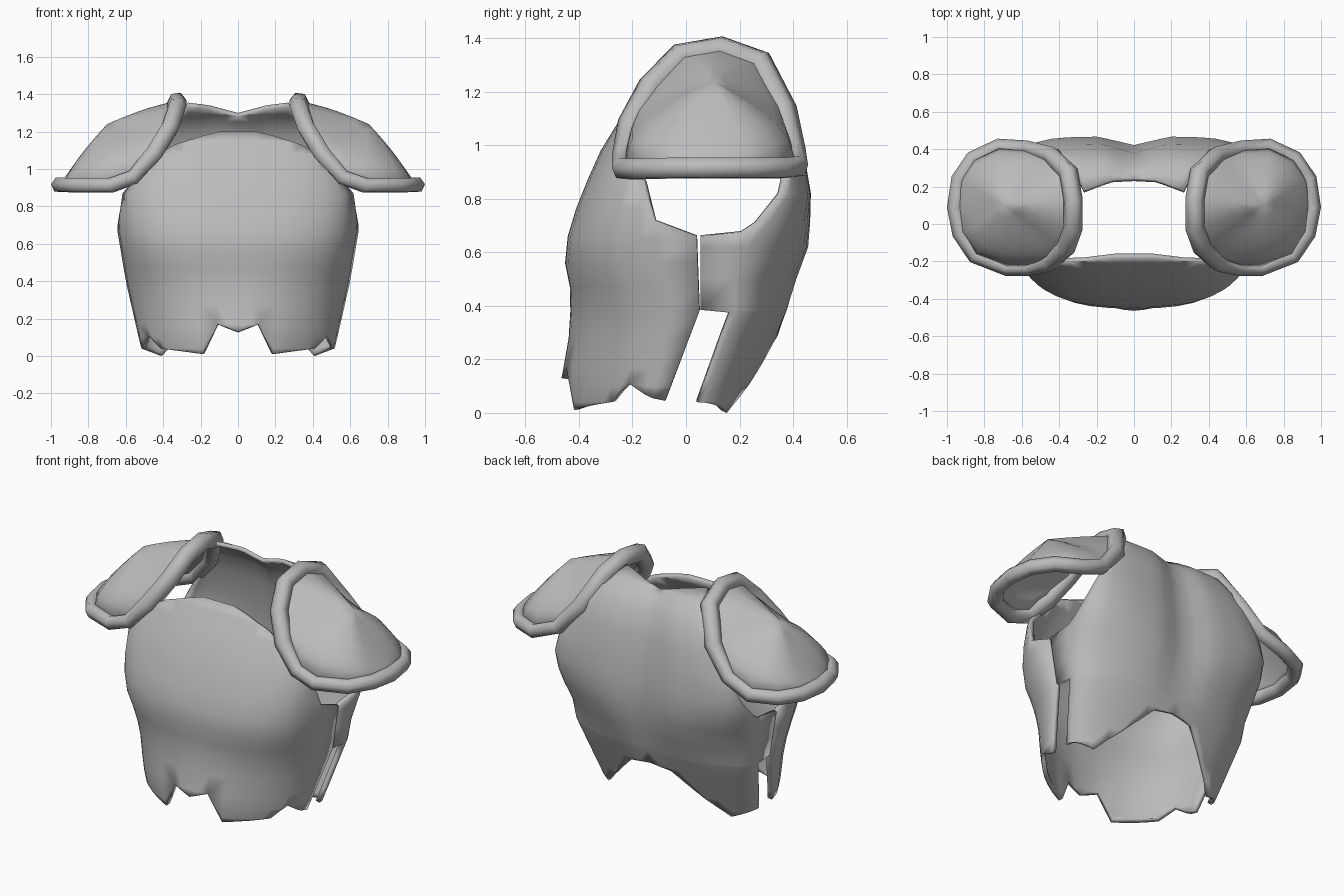
import bpy, bmesh, math
from mathutils import Vector

if "Cube" in bpy.data.objects:
    bpy.data.objects.remove(bpy.data.objects["Cube"], do_unlink=True)

steel = bpy.data.materials.new("grey steel")
steel.use_nodes = True
steel.diffuse_color = (0.5, 0.5, 0.5, 1)
steel.node_tree.nodes["Principled BSDF"].inputs["Base Color"].default_value = (0.5, 0.5, 0.5, 1)


def lerp(table, k):
    """Piecewise linear lookup in (key, value) pairs."""
    if k <= table[0][0]:
        return table[0][1]
    for (a, p), (b, q) in zip(table, table[1:]):
        if k <= b:
            return p + (q - p) * (k - a) / (b - a)
    return table[-1][1]


def finish(obj, angle=50):
    bpy.ops.object.select_all(action='DESELECT')
    obj.select_set(True)
    bpy.context.view_layer.objects.active = obj
    bpy.ops.object.shade_smooth_by_angle(angle=math.radians(angle))


def add_mesh(name, bm):
    mesh = bpy.data.meshes.new(name)
    bm.to_mesh(mesh)
    bm.free()
    mesh.materials.append(steel)
    obj = bpy.data.objects.new(name, mesh)
    bpy.context.collection.objects.link(obj)
    return obj


def plate(name, cols, rows, width, centre, side, hem, top, power, groove=0, tab=None):
    """Half of a rounded torso plate, trimmed by hem and top lines, then mirrored.
    Columns are fractions of the half width; tab is (lowest z, y) of a side flap."""
    bm = bmesh.new()
    grid = []
    for f in cols:
        line = []
        for row in rows:
            z = min(max(row, lerp(hem, f)), lerp(top, f))
            c, e, n = lerp(centre, z), lerp(side, z), lerp(power, z)
            y = e + (c - e) * (1 - f ** n) ** (1 / n)
            y -= groove * max(0, 1 - f / 0.3) * min(1, max(0, z - 0.3) * 3)
            if tab and f == 1 and z > tab[0]:
                y = tab[1]
            line.append(bm.verts.new((f * lerp(width, z), y, z)))
        grid.append(line)
    front = centre[0][1] < 0
    for u in range(len(cols) - 1):
        for v in range(len(rows) - 1):
            quad = [grid[u][v], grid[u + 1][v], grid[u + 1][v + 1], grid[u][v + 1]]
            bm.faces.new(quad if front else quad[::-1])
    bmesh.ops.remove_doubles(bm, verts=bm.verts, dist=0.0005)
    obj = add_mesh(name, bm)
    mirror = obj.modifiers.new("mirror", 'MIRROR')
    mirror.merge_threshold = 0.002
    solid = obj.modifiers.new("thickness", 'SOLIDIFY')
    solid.thickness = 0.025
    solid.offset = -1
    finish(obj)


# Breastplate
width = [(0, .5), (.05, .52), (.4, .6), (.7, .65), (.87, .64), (1, .59), (1.2, .5), (1.35, .48)]
plate("breastplate",
      [0, .1, .2, .37, .5, .64, .74, .8, .86, .9, .965, .985, 1],
      [0, .04, .1, .17, .28, .38, .47, .56, .66, .76, .87, .98, 1.08, 1.15, 1.2],
      width,
      centre=[(0, -.46), (.13, -.465), (.3, -.435), (.45, -.43), (.6, -.46), (.8, -.4), (1, -.31), (1.2, -.18)],
      side=[(.04, -.08), (.38, .05), (.66, .04), (.87, 0), (1.2, -.1)],
      hem=[(0, .13), (.2, .17), (.37, .01), (.8, .04), (.9, .11), (1, .045)],
      top=[(0, 1.2), (.25, 1.2), (.64, 1.13), (.8, 1.07), (.86, 1), (.965, .87), (.985, .72), (1, .66)],
      power=[(0, 1.7), (.3, 2.1), (.6, 2.8), (.9, 2.8), (1.1, 2.4)])

# Backplate
plate("backplate",
      [0, .12, .23, .31, .44, .56, .68, .82, .86, .9, .94, .97, .99, .997, 1],
      [0, .04, .12, .2, .29, .375, .385, .5, .62, .71, .82, .95, 1.08, 1.2, 1.27, 1.31, 1.355],
      width,
      centre=[(0, .22), (.12, .27), (.27, .335), (.4, .39), (.62, .46), (.8, .47), (.9, .455), (1, .435),
              (1.12, .42), (1.2, .38), (1.27, .33), (1.31, .275), (1.335, .24), (1.355, .18)],
      side=[(.04, .04), (.375, .16), (.5, .15), (.66, .12), (1.2, .12), (1.355, .05)],
      hem=[(0, .29), (.23, .27), (.53, .12), (.82, 0), (1, .04)],
      top=[(0, 1.3), (.31, 1.34), (.56, 1.355), (.68, 1.28), (.86, 1.13), (.94, .92),
           (.97, .82), (.99, .71), (1, .66)],
      power=[(.5, 2.2), (.66, 3.2), (.87, 5.5), (1.1, 5)], groove=.045, tab=(.38, .055))

# Pauldrons: a saddle-shaped rim loop filled by a dome
rim_path = [(.325, .13, 1.36), (.325, -.02, 1.335), (.365, -.13, 1.22), (.45, -.205, 1.08), (.56, -.235, .955),
            (.68, -.235, .912), (.85, -.17, .912), (.93, -.05, .915), (.957, .09, .915), (.935, .24, .915),
            (.86, .35, .915), (.72, .415, .92), (.57, .405, .98), (.44, .365, 1.13), (.35, .275, 1.31)]
crown = Vector((.70, .1, 1.24))


def pauldron(label, sign):
    flip = Vector((sign, 1, 1))
    path = [Vector(p) for p in rim_path]
    # Rolled rim, broader over the shoulder
    curve = bpy.data.curves.new(label + "_pauldron_rim", 'CURVE')
    curve.dimensions = '3D'
    curve.bevel_depth = 0.043
    curve.bevel_resolution = 1
    spline = curve.splines.new('POLY')
    spline.points.add(len(path) - 1)
    for point, p in zip(spline.points, path):
        point.co = (*(p * flip), 1)
        point.radius = 1.2 if p.z > 1 else 1
    spline.use_cyclic_u = True
    curve.materials.append(steel)
    rim = bpy.data.objects.new(label + "_pauldron_rim", curve)
    bpy.context.collection.objects.link(rim)
    bpy.ops.object.select_all(action='DESELECT')
    rim.select_set(True)
    bpy.context.view_layer.objects.active = rim
    bpy.ops.object.convert(target='MESH')
    finish(bpy.context.object, 70)
    # Dome, steeper at the front and back than at the outer side
    bm = bmesh.new()
    rings = []
    for s in (0, .1, .22, .38, .58, .8):
        ring = []
        for p in path:
            q = p.lerp(crown, s)
            bulge = 1.4 if p.z > crown.z else 1 - 1.6 * abs(p.y - crown.y)
            q.z = p.z + (crown.z - p.z) * s ** bulge
            ring.append(bm.verts.new(q * flip))
        rings.append(ring)
    tip = bm.verts.new(crown * flip)
    n = len(path)
    for i in range(n):
        j = (i + 1) % n
        for low, high in zip(rings, rings[1:]):
            bm.faces.new((low[i], low[j], high[j], high[i]))
        bm.faces.new((rings[-1][i], rings[-1][j], tip))
    if sign < 0:
        bmesh.ops.reverse_faces(bm, faces=bm.faces)
    dome = add_mesh(label + "_pauldron_dome", bm)
    solid = dome.modifiers.new("thickness", 'SOLIDIFY')
    solid.thickness = 0.02
    solid.offset = -1
    finish(dome, 60)


pauldron("left", 1)
pauldron("right", -1)
